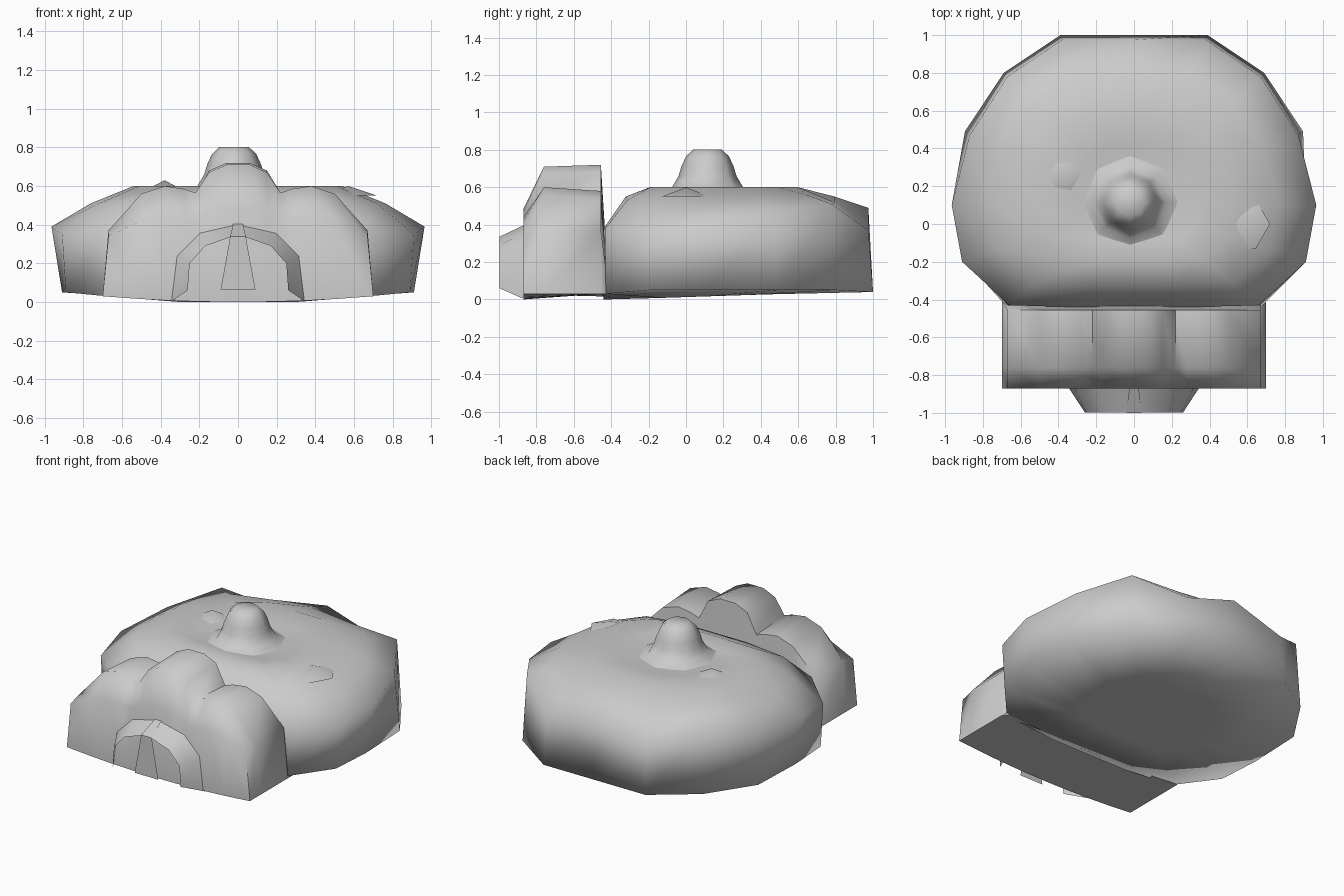
import bpy
import bmesh
import math

if "Cube" in bpy.data.objects:
    bpy.data.objects.remove(bpy.data.objects["Cube"])


def material(name, value):
    m = bpy.data.materials.new(name)
    m.use_nodes = True
    color = (value, value, value, 1)
    m.diffuse_color = color
    m.node_tree.nodes["Principled BSDF"].inputs["Base Color"].default_value = color
    return m


grey = material("stone grey", 0.6)


def loft(name, rows, closed, angle, capped=True):
    """Skin rows of points and cap the open ends."""
    bm = bmesh.new()
    grid = [[bm.verts.new(p) for p in row] for row in rows]
    for a, b in zip(grid, grid[1:]):
        n = len(a)
        for i in range(n if closed else n - 1):
            j = (i + 1) % n
            bm.faces.new((a[i], a[j], b[j], b[i]))
    bmesh.ops.remove_doubles(bm, verts=bm.verts, dist=0.0005)
    if capped:
        bmesh.ops.holes_fill(bm, edges=[e for e in bm.edges if e.is_boundary], sides=0)
    bmesh.ops.recalc_face_normals(bm, faces=bm.faces)
    mesh = bpy.data.meshes.new(name)
    bm.to_mesh(mesh)
    bm.free()
    mesh.materials.append(grey)
    ob = bpy.data.objects.new(name, mesh)
    bpy.context.collection.objects.link(ob)
    bpy.ops.object.select_all(action="DESELECT")
    ob.select_set(True)
    bpy.context.view_layer.objects.active = ob
    bpy.ops.object.shade_smooth_by_angle(angle=math.radians(angle))


def mirrored(half):
    """Mirror a list of points whose first value is x, left to right."""
    return half + [(-p[0], *p[1:]) for p in reversed(half)]


# Main domed hall: base outline, rim, shoulder and top rings
base = [(0.3, -0.44, 0), (0.68, -0.43, 0.03), (0.89, -0.2, 0.05), (0.91, 0.1, 0.05),
        (0.895, 0.49, 0.05), (0.69, 0.8, 0.05), (0.39, 1, 0.04), (0, 1, 0.04)]
rim = [(0.3, -0.44, 0.38), (0.66, -0.43, 0.38), (0.91, -0.2, 0.35), (0.965, 0.1, 0.39),
       (0.87, 0.47, 0.44), (0.67, 0.78, 0.51), (0.38, 0.975, 0.37), (0, 0.975, 0.49)]
shoulder = [0.55, 0.53, 0.51, 0.51, 0.54, 0.56, 0.52, 0.55]


def inset(ring, scale, heights):
    return mirrored([(x * scale, 0.12 + (y - 0.12) * scale, z)
                     for (x, y, _), z in zip(ring, heights)])


floor = [0.03 * (0.5 + y / 2) for _, y, _ in base]
loft("domed_hall", [inset(base, 0.45, floor), mirrored(base), mirrored(rim),
                    inset(rim, 0.79, shoulder), inset(rim, 0.56, [0.6] * 8),
                    inset(rim, 0.36, [0.58] * 8), inset(rim, 0.15, [0.57] * 8)], True, 100)


# Central turret with a flared foot
def circle(x, y, z, r, n):
    return [(x + r * math.cos(i * math.tau / n), y + r * math.sin(i * math.tau / n), z)
            for i in range(n)]


loft("turret", [circle(-0.02, 0.115, z, r, 8) for r, z in
                [(0.25, 0.574), (0.19, 0.6), (0.155, 0.66), (0.14, 0.71), (0.115, 0.765),
                 (0.075, 0.803)]], True, 75)

# Small peaks on the roof
for name, x, y, z in (("left_peak", 0.57, 0.0, 0.6), ("right_peak", -0.38, 0.26, 0.63)):
    loft(name, [circle(x, y, 0.55, 0.15, 6), circle(x, y, z, 0, 6)], True, 75)

# Scalloped front block
outline = mirrored([(0.7, 0.03), (0.67, 0.37), (0.5, 0.56), (0.38, 0.6), (0.28, 0.585),
                    (0.22, 0.565), (0.15, 0.67), (0.06, 0.71)])
front = [(x, -0.87, min(z, 0.34 + 0.42 * (z - 0.37)) if z > 0.1 else z) for x, z in outline]
ground = [(x, -0.87, 0.03 * (abs(x) / 0.7) ** 2) for x, z in outline]
rear = [(x, -0.455, z + (0.01 if z > 0.65 else -0.02 if z > 0.5 else 0)) for x, z in outline]
loft("front_block", [ground, front, [(x, -0.76, z) for x, z in outline], rear,
                     [(x, -0.41, z) for x, _, z in ground]], False, 75)

# Arched porch
porch_near = [(0.26, 0.06), (0.25, 0.2), (0.17, 0.29), (0.04, 0.335)]
porch_far = [(0.35, 0), (0.32, 0.24), (0.2, 0.36), (0.025, 0.4)]
loft("porch", [[(x, y, z) for x, z in mirrored(arch)]
               for y, arch in ((-0.998, porch_near), (-0.86, porch_far))], False, 100)

# Tapering door strip running up and over the porch
loft("door", [[(-w, y, z), (w, y, z)] for w, y, z in
              [(0.09, -1, 0.065), (0.065, -1, 0.2), (0.04, -1, 0.34), (0.025, -0.872, 0.404)]],
     False, 30, capped=False)
